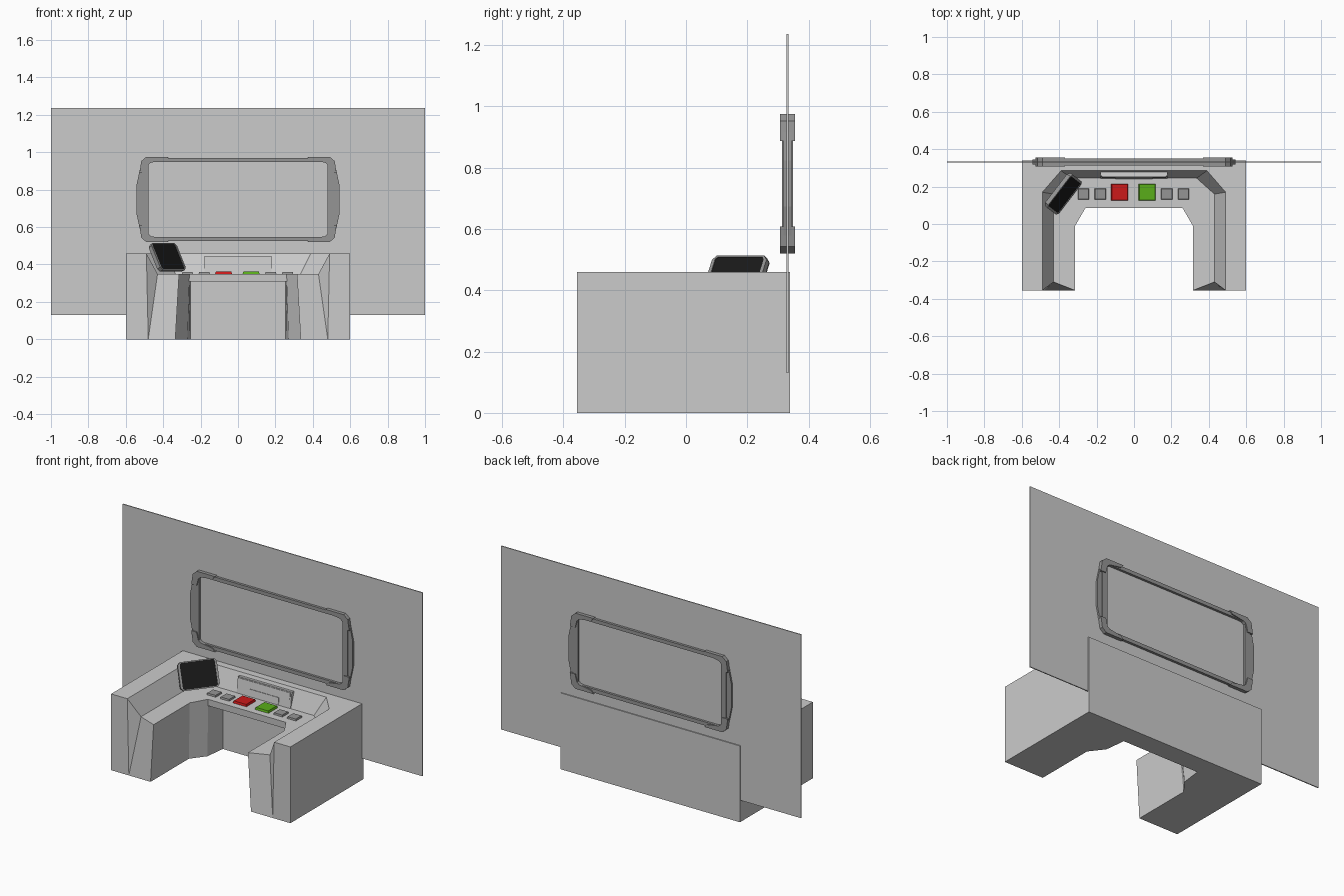
import bpy, bmesh, math
from mathutils import Matrix, Vector

if "Cube" in bpy.data.objects:
    bpy.data.objects.remove(bpy.data.objects["Cube"])


def material(name, r, g, b):
    m = bpy.data.materials.new(name)
    m.diffuse_color = (r, g, b, 1)
    m.use_nodes = True
    m.node_tree.nodes["Principled BSDF"].inputs["Base Color"].default_value = m.diffuse_color
    return m


DARK = material("dark_grey", .3, .3, .3)
BLACK = material("black", .01, .01, .01)
PALE = material("pale_glass", .9, .9, .9)
RED = material("red", .6, .01, .01)
GREEN = material("green", .1, .42, .01)


def finish(name, bm, loc=(0, 0, 0), mat=None, mirror=None):
    bmesh.ops.recalc_face_normals(bm, faces=bm.faces[:])
    me = bpy.data.meshes.new(name)
    bm.to_mesh(me)
    bm.free()
    ob = bpy.data.objects.new(name, me)
    bpy.context.collection.objects.link(ob)
    ob.location = loc
    if mat:
        me.materials.append(mat)
    if mirror:
        mod = ob.modifiers.new("mirror", 'MIRROR')
        mod.use_axis = mirror
    return ob


def prism(name, poly, y0, y1, **kw):
    """Extrude an (x, z) outline along y."""
    bm = bmesh.new()
    f = bm.faces.new([bm.verts.new((x, y0, z)) for x, z in poly])
    new = bmesh.ops.extrude_face_region(bm, geom=[f], use_keep_orig=True)["geom"]
    verts = [v for v in new if isinstance(v, bmesh.types.BMVert)]
    bmesh.ops.translate(bm, verts=verts, vec=(0, y1 - y0, 0))
    return finish(name, bm, **kw)


def ring(name, outer, inner, y0, y1, **kw):
    """Plate with an opening; both outlines have the same number of points."""
    bm = bmesh.new()
    loops = [[bm.verts.new((x, y, z)) for x, z in pts]
             for pts, y in ((outer, y0), (outer, y1), (inner, y1), (inner, y0))]
    n = len(outer)
    for k in range(4):
        a, b = loops[k], loops[(k + 1) % 4]
        for i in range(n):
            j = (i + 1) % n
            bm.faces.new((a[i], a[j], b[j], b[i]))
    return finish(name, bm, **kw)


def rect(x, z0, z1):
    return [(-x, z0), (x, z0), (x, z1), (-x, z1)]


def octagon(x, z, c):
    q = [(x, z - c), (x - c, z)]
    return (q + [(-a, b) for a, b in q[::-1]] + [(-a, -b) for a, b in q]
            + [(a, -b) for a, b in q[::-1]])


def key(name, x, y, size, h, mat=None):
    """Square push button with a tapered top."""
    bm = bmesh.new()
    bmesh.ops.create_cube(bm, size=1)
    for v in bm.verts:
        s = size * (.92 if v.co.z > 0 else 1)
        v.co = Vector((v.co.x * s, v.co.y * s, (v.co.z + .5) * h))
    return finish(name, bm, (x, y, .35), mat)


# Desk: right half, mirrored into a U-shaped console
P = {
    'a0': (0, .34, 0), 'a1': (.598, .34, 0), 'a2': (.598, -.355, 0),
    'b0': (0, .34, .46), 'b1': (.598, .34, .46), 'b2': (.598, -.355, .46),
    'c0': (0, .285, .46), 'c1': (.39, .285, .46), 'c2': (.49, .17, .46), 'c3': (.49, -.355, .46),
    'd0': (0, .245, .35), 'd1': (.335, .245, .35), 'd2': (.43, .16, .35), 'd3': (.43, -.31, .35),
    'e0': (0, .085, .35), 'e1': (.26, .085, .35), 'e2': (.315, -.01, .35), 'e3': (.315, -.355, .35),
    'f0': (0, .087, .31), 'f1': (.261, .087, .31), 'g0': (0, .22, .31), 'g1': (.255, .22, .31),
    'h0': (0, .22, 0), 'h1': (.255, .22, 0), 'h2': (.27, .095, 0), 'h3': (.335, .01, 0),
    'h4': (.335, -.355, 0), 'k': (.48, -.355, 0),
}
FACES = """a0 a1 b1 b0|a1 a2 b2 b1|b0 b1 c1 c0|b1 c2 c1|b1 b2 c3 c2
c0 c1 d1 d0|c1 c2 d2 d1|c2 c3 d3 d2|d0 d1 e1 e0|d1 d2 e2 e1|d2 d3 e3 e2
e0 e1 f1 f0|f0 f1 g1 g0|g0 g1 h1 h0|f1 h2 h1 g1|e1 e2 h3 h2 f1|e2 e3 h4 h3
a2 k c3 b2|k d3 c3|k h4 e3 d3|a0 h0 h1 a1|a1 h1 h2|a1 h2 h3|a1 h3 h4 k a2"""
bm = bmesh.new()
V = {k: bm.verts.new(p) for k, p in P.items()}
for f in FACES.replace("\n", "|").split("|"):
    bm.faces.new([V[k] for k in f.split()])
finish("desk", bm, mirror=(True, False, False))

# Wall with window opening
ring("wall", rect(1, .13, 1.237), rect(.485, .545, .95), .328, .334)

# Window, modelled around its own centre
C = (0, .331, .748)
prism("window_pane", octagon(.485, .205, .02), -.004, .004, loc=C, mat=PALE)
ring("window_frame", octagon(.512, .222, .03), octagon(.478, .2, .015),
     -.018, .018, loc=C, mat=DARK)
prism("window_corner", [(.37, .228), (.49, .228), (.517, .205), (.527, .14), (.492, .14),
                        (.48, .185), (.465, .197), (.385, .21)],
      -.024, .024, loc=C, mat=DARK, mirror=(True, False, True))
prism("window_side_grip", [(.49, .19), (.518, .19), (.543, .075), (.543, -.075),
                           (.518, -.19), (.49, -.19)],
      -.013, .013, loc=C, mat=DARK, mirror=(True, False, False))

# Central instrument panel leaning on the back slope, with raised strips
lean = Matrix.Rotation(math.radians(-8), 4, 'X')
panel = [prism("panel", rect(.18, 0, .098), 0, .022),
         prism("panel_upper_strip", rect(.172, .054, .092), -.004, .002),
         prism("panel_lower_strip", rect(.1, .008, .046), -.004, .002)]
for ob in panel:
    ob.matrix_world = Matrix.Translation((0, .243, .348)) @ lean

# Push buttons
for i, x in enumerate((-.27, -.18, .175, .265)):
    key(f"small_button_{i + 1}", x, .16, .06, .01, DARK)
key("red_button", -.077, .17, .09, .012, RED)
key("green_button", .07, .17, .09, .012, GREEN)

# Tilted monitor in the left corner
pose = (Matrix.Translation((-.38, .163, .437))
        @ Matrix.Rotation(math.radians(52.5), 4, 'Z')
        @ Matrix.Rotation(math.radians(-27), 4, 'X'))
monitor = [prism("monitor_back", octagon(.108, .078, .014), -.005, .012, mat=DARK),
           ring("monitor_bezel", octagon(.112, .08, .016), octagon(.1, .074, .008),
                -.013, .004, mat=DARK),
           prism("monitor_screen", octagon(.102, .075, .008), -.010, -.004, mat=BLACK)]
for ob in monitor:
    ob.matrix_world = pose
